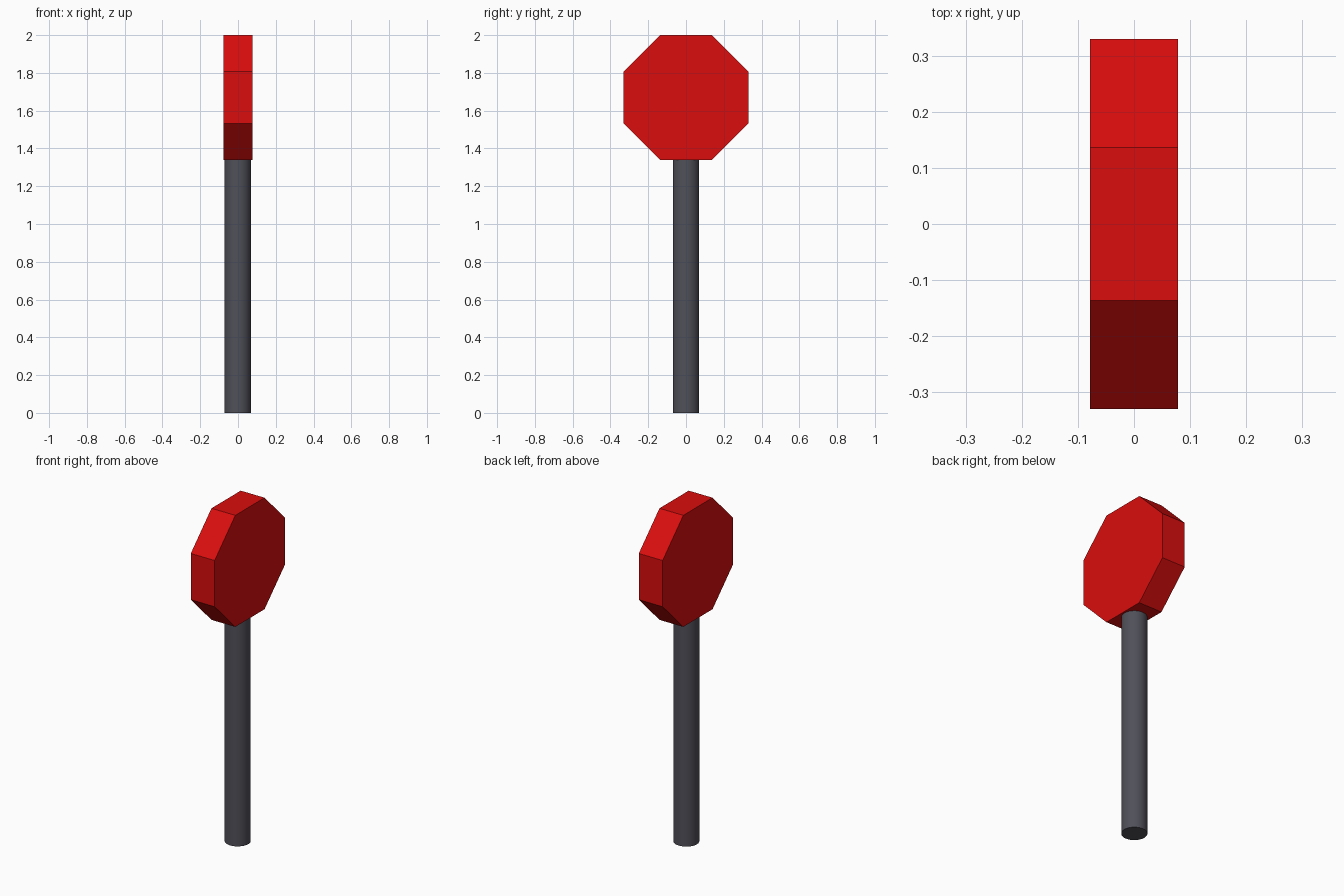
import bpy, math

if "Cube" in bpy.data.objects:
    bpy.data.objects.remove(bpy.data.objects["Cube"])


def material(name, color):
    m = bpy.data.materials.new(name)
    m.diffuse_color = (*color, 1)
    m.use_nodes = True
    m.node_tree.nodes["Principled BSDF"].inputs["Base Color"].default_value = m.diffuse_color
    return m


def prism(name, sides, radius, depth, location, rotation, mat):
    bpy.ops.mesh.primitive_cylinder_add(vertices=sides, radius=radius, depth=depth,
                                        location=location, rotation=rotation)
    ob = bpy.context.object
    ob.name = name
    ob.data.materials.append(mat)
    return ob


red = material("sign red", (0.70, 0.004, 0.004))
grey = material("pole grey", (0.08, 0.08, 0.10))

# Round post, smooth sided, ending just inside the sign
pole = prism("pole", 32, 0.07, 1.36, (-0.002, 0, 0.68), (0, 0, 0), grey)
bpy.ops.object.shade_smooth_by_angle(angle=math.radians(30))

# Thick octagonal plate facing sideways, flat edges up and down
apothem = 0.33
sign = prism("sign_plate", 8, apothem / math.cos(math.pi / 8), 0.156,
             (0, 0, 2 - apothem), (0, 0, 0), red)
sign.rotation_euler = (math.pi / 8, math.pi / 2, 0)
sign.rotation_mode = 'XYZ'
# turn the octagon about its own axis first, then tip it to face x
sign.rotation_euler = (0, math.pi / 2, 0)
for v in sign.data.vertices:
    x, y, a = v.co.x, v.co.y, math.pi / 8
    v.co.x = x * math.cos(a) - y * math.sin(a)
    v.co.y = x * math.sin(a) + y * math.cos(a)
